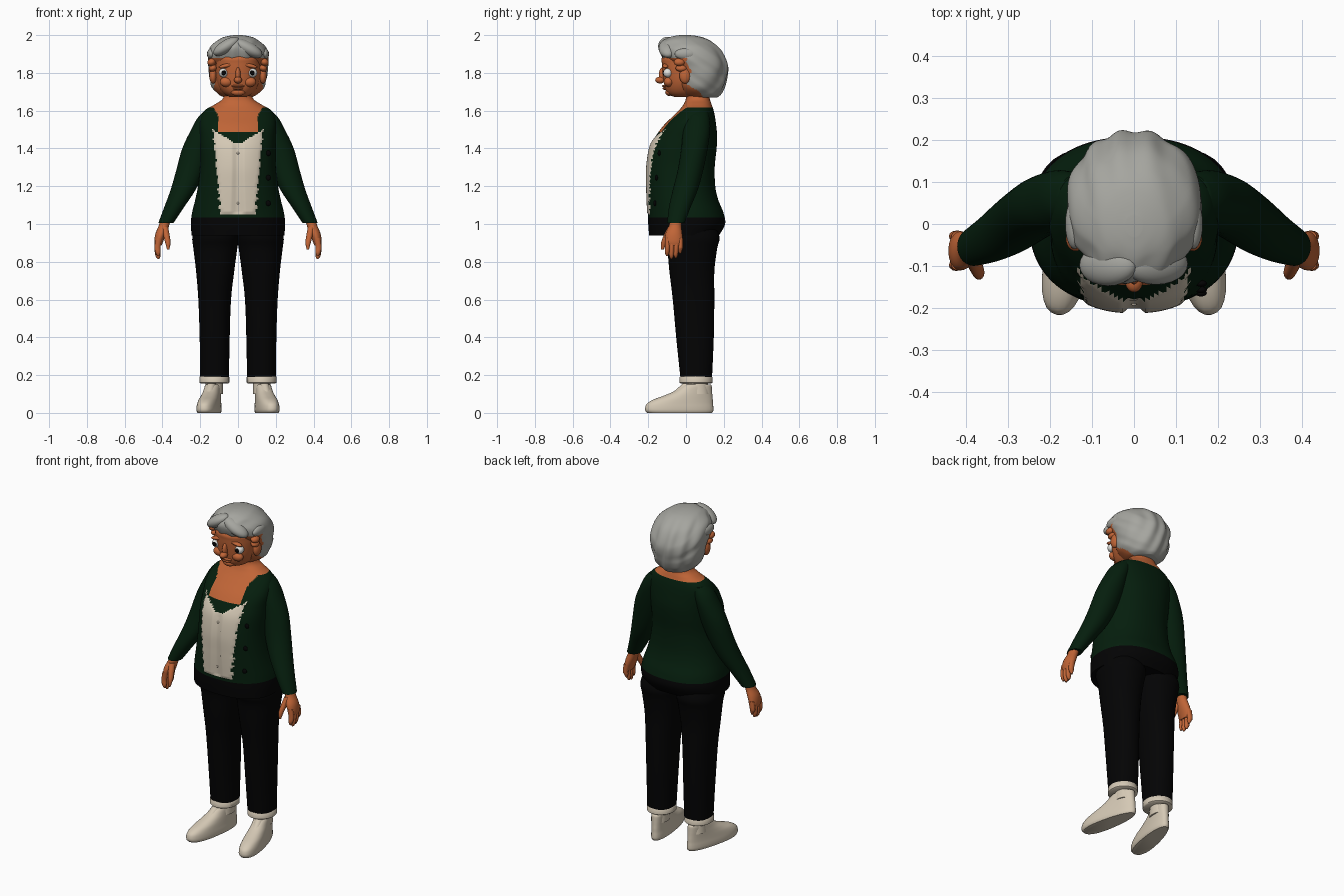
import bpy, bmesh
from math import sin, cos, pi, radians, copysign
from mathutils import Vector, Matrix

cube = bpy.data.objects.get("Cube")
if cube:
    bpy.data.objects.remove(cube)


def material(name, *rgb):
    mat = bpy.data.materials.new(name)
    mat.use_nodes = True
    mat.diffuse_color = (*rgb, 1)
    shader = next(n for n in mat.node_tree.nodes if n.type == 'BSDF_PRINCIPLED')
    shader.inputs["Base Color"].default_value = (*rgb, 1)
    shader.inputs["Roughness"].default_value = .8
    return mat


SKIN = material("skin", .53, .13, .038)
GREEN = material("dark green knit", .0015, .013, .004)
BLACK = material("black cloth", .001, .001, .0012)
CREAM = material("cream", .66, .58, .46)
HAIR = material("grey hair", .38, .38, .35)
WHITE = material("eye white", .75, .75, .72)


def finish(name, bm, mats, paint=None, mirror=False, sharp=50):
    """Turn a bmesh into a smooth object, coloured by rule."""
    bmesh.ops.recalc_face_normals(bm, faces=bm.faces)
    if paint:
        for face in bm.faces:
            face.material_index = mats.index(paint(face.calc_center_median()))
    mesh = bpy.data.meshes.new(name)
    bm.to_mesh(mesh)
    bm.free()
    for mat in mats:
        mesh.materials.append(mat)
    mesh.shade_smooth()
    mesh.set_sharp_from_angle(angle=radians(sharp))
    obj = bpy.data.objects.new(name, mesh)
    bpy.context.collection.objects.link(obj)
    if mirror:
        obj.modifiers.new("Mirror", 'MIRROR').use_mirror_merge = False


def spline(rows, steps):
    """Smoothly interpolate the rows of numbers."""
    out = []
    for i in range(len(rows) - 1):
        quad = [rows[max(i - 1, 0)], rows[i], rows[i + 1], rows[min(i + 2, len(rows) - 1)]]
        for s in range(steps):
            t = s / steps
            out.append([b + t * ((c - a) + t * ((2*a - 5*b + 4*c - d) + t * (3*b - a - 3*c + d))) / 2
                        for a, b, c, d in zip(*quad)])
    return out + [list(rows[-1])]


def loft(name, rows, mats, steps=4, sides=32, power=2, shape=None, **options):
    """Skin horizontal sections given as (z, x min, x max, y min, y max)."""
    bm = bmesh.new()
    rings = []
    for z, xa, xb, ya, yb in spline(rows, steps):
        ring = []
        for k in range(sides):
            c, s = cos(2 * pi * k / sides), sin(2 * pi * k / sides)
            co = Vector(((xa + xb) / 2 + (xb - xa) / 2 * copysign(abs(c) ** (2 / power), c),
                         (ya + yb) / 2 + (yb - ya) / 2 * copysign(abs(s) ** (2 / power), s), z))
            ring.append(bm.verts.new(shape(co) if shape else co))
        rings.append(ring)
    for low, high in zip(rings, rings[1:]):
        for k in range(sides):
            j = (k + 1) % sides
            bm.faces.new((low[k], low[j], high[j], high[k]))
    bm.faces.new(rings[0])
    bm.faces.new(rings[-1])
    finish(name, bm, mats, **options)


def blob(name, centre, radii, mat, tilt=0, mirror=False):
    """Ellipsoid, tilted in the front plane."""
    bm = bmesh.new()
    place = Matrix.Translation(centre) @ Matrix.Rotation(radians(tilt), 4, 'Y') @ Matrix.Diagonal((*radii, 1))
    bmesh.ops.create_uvsphere(bm, u_segments=24, v_segments=16, radius=1, matrix=place)
    finish(name, bm, [mat], mirror=mirror)


def even(rows):
    """Sections symmetric in x: (z, half width, y min, y max)."""
    return [(z, -w, w, ya, yb) for z, w, ya, yb in rows]


# Torso: cardigan, hem, blouse and bare neck
def is_blouse(c):
    width = .092 + .09 * (c.z - 1.05) + .005 * sin(140 * c.z)
    return c.y < -.08 and 1.055 < c.z < 1.42 + .6 * abs(c.x) and abs(c.x) < width


def clothing(c):
    if c.z < 1.035:
        return BLACK
    if c.z > 1.617 or (c.y < .03 and c.z > 1.485 and abs(c.x) < .105 + .7 * max(0, c.z - 1.58)):
        return SKIN
    return CREAM if is_blouse(c) else GREEN


def blouse_relief(c):
    if is_blouse(c):
        c.y -= .007 if abs(c.x) > .025 else -.004
    return c


loft("torso", even([
    (.94, .245, -.195, .175), (1, .25, -.2, .207), (1.06, .243, -.2, .198), (1.13, .226, -.203, .17),
    (1.2, .212, -.205, .155), (1.3, .2, -.205, .152), (1.4, .2, -.19, .162), (1.46, .2, -.163, .165),
    (1.52, .203, -.12, .16), (1.57, .195, -.07, .153), (1.605, .172, -.035, .145),
    (1.635, .12, -.012, .135), (1.67, .077, 0, .125), (1.75, .065, 0, .12)]),
    [GREEN, BLACK, SKIN, CREAM], steps=7, sides=128, power=2.3, shape=blouse_relief, paint=clothing)
for z, y in ((1.11, -.165), (1.245, -.157), (1.375, -.142)):
    blob("cardigan_button", (.16, y, z), (.014, .008, .014), BLACK)
    blob("blouse_button", (0, -.195 if z < 1.3 else -.19, z), (.007, .006, .007), CREAM)

# Sleeves
loft("sleeves", [
    (1.595, .11, .18, .01, .115), (1.56, .1, .215, .0, .125), (1.5, .12, .248, -.015, .128),
    (1.4, .14, .295, -.025, .115), (1.28, .178, .328, -.045, .09), (1.18, .225, .357, -.07, .062),
    (1.09, .285, .39, -.09, .025), (1.005, .342, .422, -.1, -.008)], [GREEN], mirror=True)

# Hands with four fingers and a thumb
loft("palms", [
    (1.03, .355, .41, -.085, -.022), (.99, .365, .42, -.09, -.025), (.95, .378, .437, -.108, -.02),
    (.91, .395, .443, -.11, -.018), (.885, .405, .44, -.1, -.025)], [SKIN], mirror=True)
for k, length in enumerate((.085, .1, .095, .07)):
    y, tip = -.098 + k * .023, .915 - length
    loft("fingers", [
        (.925, .4, .436, y - .013, y + .013), (.88, .41, .442, y - .013, y + .013),
        (tip + .02, .41, .438, y - .014, y + .01), (tip, .416, .426, y - .007, y + .003)],
        [SKIN], sides=12, mirror=True)
loft("thumbs", [
    (.985, .37, .405, -.095, -.06), (.94, .362, .395, -.118, -.08), (.9, .357, .385, -.132, -.102),
    (.865, .364, .376, -.132, -.118)], [SKIN], sides=16, mirror=True)

# Trousers with turned cuffs
loft("trouser_legs", [
    (1, .01, .225, -.11, .15), (.93, -.004, .242, -.12, .178), (.87, .004, .236, -.1, .165),
    (.75, .02, .222, -.088, .15), (.6, .037, .21, -.07, .15), (.4, .044, .203, -.052, .147),
    (.19, .048, .2, -.03, .138)], [BLACK], power=2.2, mirror=True)
loft("trouser_cuffs", [
    (.155, .052, .197, -.027, .132), (.16, .046, .204, -.034, .14), (.19, .046, .204, -.034, .14),
    (.196, .052, .198, -.028, .134)], [CREAM], steps=1, mirror=True)
loft("ankles", [(.1, .08, .175, 0, .125), (.17, .08, .17, .01, .115)], [CREAM], steps=2, mirror=True)


# Shoes: widened at the toe and turned outward about the heel
def turn_out(c):
    c.x *= 1.05 - .9 * c.y
    return Matrix.Rotation(radians(11), 3, 'Z') @ (c - Vector((0, .13, 0))) + Vector((.117, .13, 0))


loft("shoes", even([
    (0, .046, -.212, .138), (.012, .05, -.222, .145), (.03, .05, -.222, .145), (.05, .048, -.212, .143),
    (.07, .046, -.18, .142), (.09, .044, -.125, .14), (.115, .042, -.065, .138),
    (.145, .04, -.02, .135), (.15, .034, -.01, .128)]),
    [CREAM], power=2.3, shape=turn_out, mirror=True)
loft("shoe_tongues", even([(.08, .026, -.11, .03), (.12, .026, -.06, .05), (.155, .022, -.02, .06)]),
     [CREAM], shape=turn_out, mirror=True)

# Head and face
loft("head", even([
    (1.672, .04, -.06, .06), (1.685, .068, -.09, .08), (1.71, .092, -.108, .11), (1.75, .112, -.117, .14),
    (1.8, .12, -.124, .15), (1.85, .122, -.128, .15), (1.885, .115, -.125, .14), (1.94, .07, -.07, .1)]),
    [SKIN], sides=48, power=2.2)
blob("nose_tip", (0, -.137, 1.762), (.021, .026, .018), SKIN)
blob("nose_bridge", (0, -.122, 1.79), (.014, .022, .04), SKIN)
blob("upper_lip", (0, -.113, 1.73), (.036, .014, .007), SKIN)
blob("lower_lip", (0, -.11, 1.717), (.028, .014, .007), SKIN)
blob("chin", (0, -.088, 1.698), (.038, .022, .02), SKIN)
blob("cheeks", (.062, -.092, 1.752), (.034, .026, .026), SKIN, mirror=True)
blob("brows", (.062, -.108, 1.838), (.042, .016, .011), SKIN, tilt=12, mirror=True)
blob("eyeballs", (.077, -.096, 1.8), (.025, .025, .024), WHITE, mirror=True)
blob("pupils", (.076, -.116, 1.8), (.013, .009, .013), BLACK, mirror=True)
blob("ears", (.132, -.005, 1.785), (.02, .03, .042), SKIN, mirror=True)


# Hair: combed-back strands, skin coloured over the temples
def hair_colour(c):
    temple = .015 + .012 * sin(60 * c.z) + 1.2 * max(0, 1.735 - c.z)
    return SKIN if c.z < 1.88 and c.y < temple else HAIR


def strands(c):
    middle = Vector((0, .03, c.z))
    groove = .5 + .5 * sin(85 * c.x + 2 * sin(14 * c.y + 9 * c.z))
    groove += .5 * max(0, sin(60 * c.z + 40 * c.y)) * min(1, abs(c.x) * 8)
    return middle + (c - middle) * (1 - .045 * groove)


loft("hair", even([
    (1.67, .07, .03, .165), (1.685, .105, -.03, .185), (1.72, .138, -.06, .205), (1.77, .153, -.075, .22),
    (1.83, .16, -.09, .227), (1.88, .166, -.128, .213), (1.93, .152, -.145, .182), (1.965, .122, -.128, .14),
    (1.985, .088, -.095, .1), (1.995, .055, -.065, .06), (2, .02, -.03, .02)]),
    [HAIR, SKIN], steps=6, sides=112, shape=strands, paint=hair_colour)
blob("right_front_wave", (-.062, -.098, 1.94), (.078, .05, .034), HAIR, tilt=-32)
blob("left_front_wave", (.052, -.095, 1.93), (.085, .05, .036), HAIR, tilt=28)
blob("side_waves", (.142, .0, 1.9), (.022, .06, .03), HAIR, mirror=True)
blob("temple_curls", (.14, -.035, 1.857), (.023, .03, .02), SKIN, tilt=25, mirror=True)
blob("lower_temple_curls", (.133, -.025, 1.825), (.022, .03, .018), SKIN, tilt=20, mirror=True)
